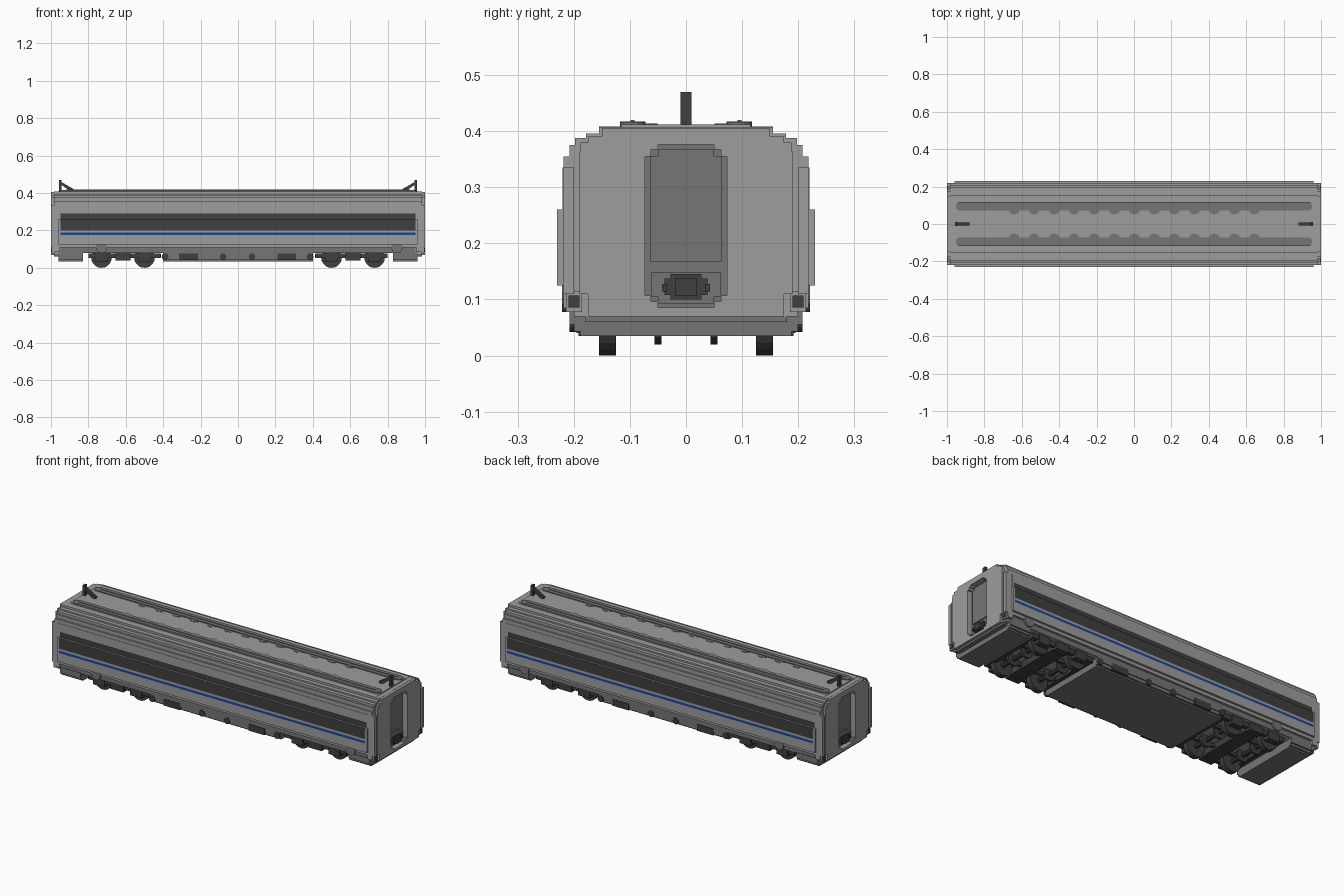
import bpy, bmesh, math
from mathutils import Matrix

if "Cube" in bpy.data.objects:
    bpy.data.objects.remove(bpy.data.objects["Cube"])


def material(name, r, g, b):
    m = bpy.data.materials.new(name)
    m.use_nodes = True
    m.diffuse_color = (r, g, b, 1)
    m.node_tree.nodes["Principled BSDF"].inputs["Base Color"].default_value = (r, g, b, 1)
    return m


LIGHT = material("light grey paint", .34, .34, .34)
MID = material("mid grey paint", .18, .18, .185)
DARK = material("dark grey", .05, .05, .05)
BLUE = material("blue stripe", .008, .06, .36)


def finish(name, bm, mats):
    bmesh.ops.recalc_face_normals(bm, faces=bm.faces)
    mesh = bpy.data.meshes.new(name)
    bm.to_mesh(mesh)
    bm.free()
    for m in mats:
        mesh.materials.append(m)
    obj = bpy.data.objects.new(name, mesh)
    bpy.context.collection.objects.link(obj)
    return obj


def box(name, x, y, z, mat):
    """Box from (min, max) ranges."""
    bm = bmesh.new()
    bmesh.ops.create_cube(bm, size=1)
    for v in bm.verts:
        for i, (lo, hi) in enumerate((x, y, z)):
            v.co[i] = (lo + hi) / 2 + v.co[i] * (hi - lo)
    return finish(name, bm, [mat])


def cylinder(name, centre, radius, depth, axis, mat, sides=16):
    bm = bmesh.new()
    bmesh.ops.create_cone(bm, cap_ends=True, segments=sides, radius1=radius, radius2=radius, depth=depth)
    turn = Matrix.Rotation(math.pi / 2, 4, "X") if axis == "y" else Matrix()
    bm.transform(Matrix.Translation(centre) @ turn)
    return finish(name, bm, [mat])


def span(s, a, b):
    """Range mirrored to the side given by s."""
    return tuple(sorted((s * a, s * b)))


def stepped(name, steps, top, xs, mats, rule=None):
    """Stepped cross-section of (half width, start height) run along x."""
    half = []
    for i, (w, z) in enumerate(steps):
        end = steps[i + 1][1] if i + 1 < len(steps) else top
        for p in ((w, z), (w, end)):
            if not half or half[-1] != p:
                half.append(p)
    outline = half + [(-w, z) for w, z in reversed(half)]
    bm = bmesh.new()
    rings = [[bm.verts.new((x, y, z)) for y, z in outline] for x in xs]
    for a, b in zip(rings, rings[1:]):
        for i in range(len(a)):
            j = (i + 1) % len(a)
            bm.faces.new((a[i], a[j], b[j], b[i]))
    bm.faces.new(rings[0])
    bm.faces.new(rings[-1])
    bm.normal_update()
    if rule:
        for f in bm.faces:
            f.material_index = rule(f)
    return finish(name, bm, mats)


# Body shell with window band, stripe and sill coloured by height
def livery(f):
    c = f.calc_center_median()
    if abs(f.normal.y) < .9 or abs(c.x) > .9:
        return 0
    if .2 < c.z < .29:
        return 2
    if .175 < c.z < .188:
        return 3
    return 1 if c.z < .108 else 0


ROOF = [(.208, .355), (.198, .375), (.178, .388), (.155, .396)]
stepped("body_shell", [(.205, .08), (.218, .108), (.23, .125), (.23, .175), (.23, .188),
                       (.23, .2), (.22, .26), (.22, .29), (.218, .335)] + ROOF, .408,
        [-.96, -.95, .95, .96], [LIGHT, MID, DARK, BLUE], livery)

# Roof crown, strips and scalloped plates
stepped("roof_crown", [(.115, .4)], .412, [-.96, .96], [LIGHT])
for s in (-1, 1):
    box("roof_strip", (-.93, .93), span(s, .072, .118), (.4, .417), MID)
    box("roof_strip_ridge", (-.92, .92), span(s, .092, .099), (.41, .42), MID)
    for e in (-1, 1):
        cylinder("roof_strip_end", (e * .93, s * .095, .4085), .023, .016, "z", MID)
    for i in range(13):
        cylinder("roof_scallop", (-.64 + i * .107, s * .083, .409), .032, .01, "z", MID, 12)

for e in (-1, 1):
    # Carriage end with recessed doorway
    tail = stepped("end_section", [(.2, .07), (.218, .085)] + ROOF, .407, [e * .955, e * .985], [LIGHT])
    face = stepped("end_face", [(.175, .07), (.19, .11), (.188, .365), (.175, .38), (.15, .39)],
                   .406, [e * .98, e * 1.0], [LIGHT])
    cutter = stepped("doorway_cutter", [(.05, .086), (.062, .096), (.073, .107), (.062, .355),
                                        (.05, .367)], .376, [e * .965, e * 1.1], [MID])
    cutter.hide_render = True
    for part in (tail, face):
        mod = part.modifiers.new("doorway", "BOOLEAN")
        mod.operation, mod.solver, mod.object = "DIFFERENCE", "EXACT", cutter
        bpy.context.view_layer.objects.active = part
        bpy.ops.object.modifier_apply(modifier=mod.name)
    bpy.data.objects.remove(cutter)
    stepped("end_door", [(.05, .086), (.062, .096), (.073, .107), (.062, .355), (.05, .367)],
            .376, [e * .958, e * .97], [MID])
    stepped("door_window", [(.064, .168), (.05, .355)], .367, [e * .969, e * .976], [MID])
    stepped("coupler_panel", [(.05, .093), (.062, .105)], .148, [e * .965, e * .98], [MID])

    # Coupler
    stepped("coupler_base", [(.028, .1), (.038, .108), (.028, .137)], .145, [e * .975, e * .988], [DARK])
    box("coupler_head", span(e, .98, 1), (-.02, .02), (.106, .138), DARK)
    for s in (-1, 1):
        box("coupler_pin", span(e, .98, .993), span(s, .034, .043), (.114, .128), DARK)
        # Corner posts and lamps
        box("corner_post", span(e, .98, 1), span(s, .2, .218), (.11, .335), LIGHT)
        box("lamp_mount", span(e, .98, .995), span(s, .185, .214), (.078, .115), LIGHT)
        box("end_lamp", span(e, .99, .999), span(s, .19, .209), (.086, .107), DARK)

    # End skirt
    stepped("end_skirt", [(.188, .035), (.2, .043), (.208, .055)], .085, [e * .83, e * .96], [MID])
    stepped("end_apron", [(.18, .06)], .08, [e * .95, e * .985], [MID])

    # Roof mast with sloping stay
    box("roof_mast", span(e, .943, .957), (-.01, .01), (.4, .47), DARK)
    bm = bmesh.new()
    stay = [(.95, .462), (.95, .448), (.9, .412), (.88, .412), (.88, .422)]
    base = bm.faces.new([bm.verts.new((e * x, -.008, z)) for x, z in stay])
    extruded = bmesh.ops.extrude_face_region(bm, geom=[base])["geom"]
    bmesh.ops.translate(bm, verts=[v for v in extruded if isinstance(v, bmesh.types.BMVert)], vec=(0, .016, 0))
    finish("mast_stay", bm, [DARK])

    # Bogie frame
    box("bogie_bolster", span(e, .575, .655), (-.17, .17), (.045, .085), DARK)
    for x in (.425, .785):
        box("bogie_end_beam", span(e, x - .012, x + .012), (-.17, .17), (.055, .075), DARK)
    for s in (-1, 1):
        box("bogie_side_frame", span(e, .415, .8), span(s, .165, .185), (.052, .078), DARK)
        box("bogie_spring", span(e, .575, .655), span(s, .16, .195), (.04, .085), DARK)
        box("bogie_inner_beam", span(e, .425, .785), span(s, .07, .085), (.055, .072), DARK)
    # Wheelsets
    for x in (.5, .73):
        cylinder("axle", (e * x, 0, .055), .012, .28, "y", DARK, 10)
        for s in (-1, 1):
            cylinder("wheel", (e * x, s * .14, .055), .055, .03, "y", DARK, 20)
            cylinder("brake_disc", (e * x, s * .05, .055), .035, .012, "y", DARK, 14)
            box("axle_box", span(e, x - .035, x + .035), span(s, .16, .192), (.035, .08), DARK)

# Underfloor equipment case with round and long vents
stepped("underfloor_case", [(.188, .035), (.2, .043), (.205, .06)], .085, [-.4, .4], [MID])
for s in (-1, 1):
    for x in (-.39, -.08, .075, .385):
        cylinder("round_vent", (x, s * .2, .06), .018, .016, "y", DARK, 12)
    for x in (-.265, .26):
        box("long_vent", (x - .05, x + .05), span(s, .19, .208), (.042, .078), DARK)
    # Sill access bumps
    for x in (-.73, .85):
        cylinder("sill_hatch", (x, s * .216, .108), .03, .01, "y", MID, 12)
